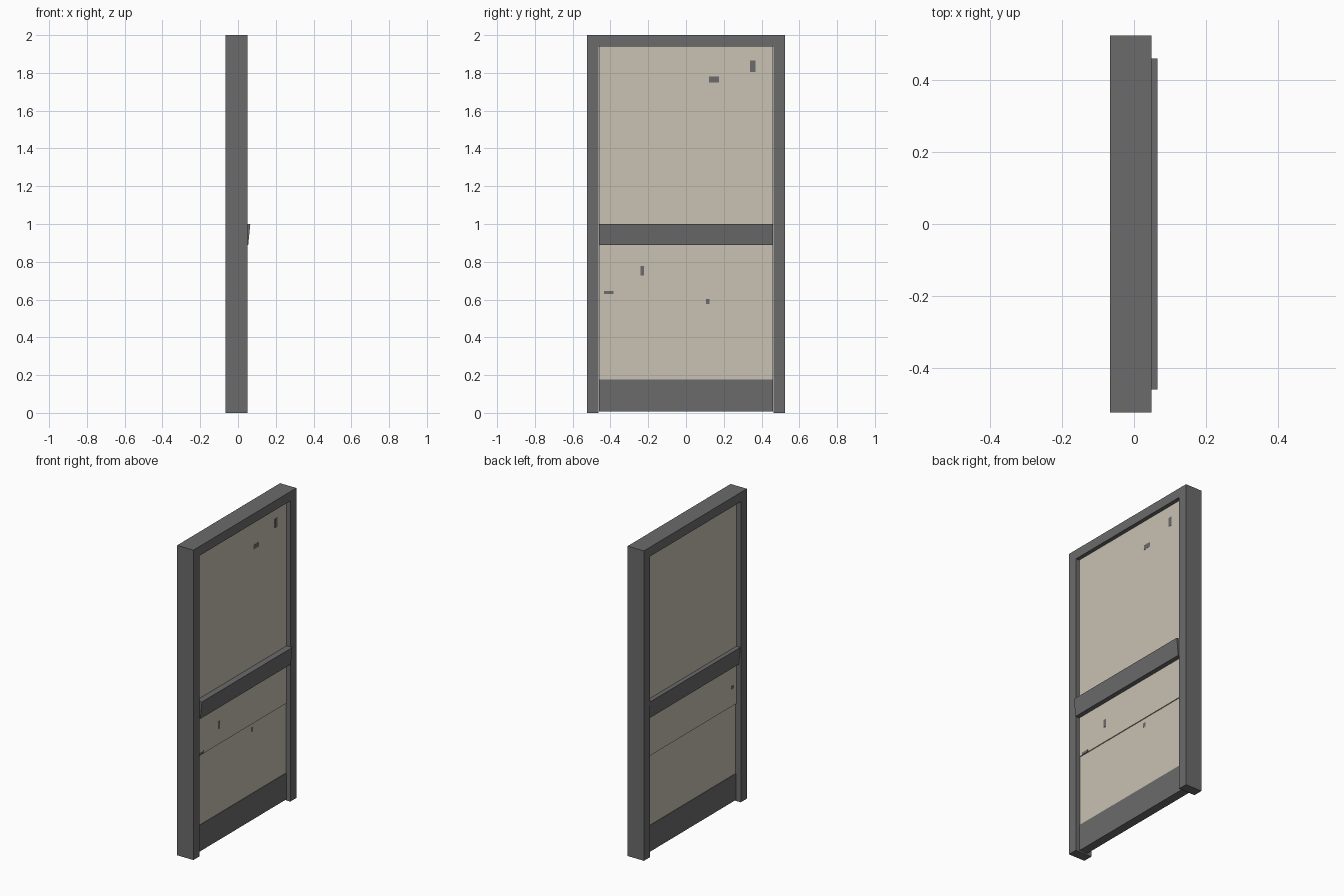
import bpy, bmesh, math

if "Cube" in bpy.data.objects:
    bpy.data.objects.remove(bpy.data.objects["Cube"])


def material(name, rgb):
    m = bpy.data.materials.new(name)
    m.diffuse_color = (*rgb, 1)
    m.use_nodes = True
    m.node_tree.nodes["Principled BSDF"].inputs["Base Color"].default_value = m.diffuse_color
    return m


GREY = material("dark grey", (0.147, 0.147, 0.147))
CREAM = material("cream", (0.578, 0.539, 0.445))


def prism(name, profile, y0, y1, mat):
    """Extrude an (x, z) profile from y0 to y1."""
    bm = bmesh.new()
    face = bm.faces.new([bm.verts.new((x, y0, z)) for x, z in profile])
    new = bmesh.ops.extrude_face_region(bm, geom=[face])["geom"]
    bmesh.ops.translate(bm, vec=(0, y1 - y0, 0),
                        verts=[v for v in new if isinstance(v, bmesh.types.BMVert)])
    bmesh.ops.recalc_face_normals(bm, faces=bm.faces)
    me = bpy.data.meshes.new(name)
    bm.to_mesh(me)
    bm.free()
    me.materials.append(mat)
    ob = bpy.data.objects.new(name, me)
    bpy.context.collection.objects.link(ob)
    return ob


def box(name, x0, x1, y0, y1, z0, z1, mat):
    return prism(name, [(x0, z0), (x1, z0), (x1, z1), (x0, z1)], y0, y1, mat)


# Door frame: one extruded arch outline (y, z) through the wall thickness
XB, XF = -0.067, 0.049
bm = bmesh.new()
outline = [(-.525, 0), (-.463, 0), (-.463, 1.94), (.463, 1.94),
           (.463, 0), (.525, 0), (.525, 2), (-.525, 2)]
face = bm.faces.new([bm.verts.new((XB, y, z)) for y, z in outline])
new = bmesh.ops.extrude_face_region(bm, geom=[face])["geom"]
bmesh.ops.translate(bm, vec=(XF - XB, 0, 0),
                    verts=[v for v in new if isinstance(v, bmesh.types.BMVert)])
bmesh.ops.recalc_face_normals(bm, faces=bm.faces)
me = bpy.data.meshes.new("door_frame")
bm.to_mesh(me)
bm.free()
me.materials.append(GREY)
bpy.context.collection.objects.link(bpy.data.objects.new("door_frame", me))

# Door leaf: upper panel slightly overlapping a thinner lower panel
PB, PF, W = -0.037, 0.025, 0.461
LAP = 0.006
box("upper_panel", PB, PF, -W, W, 0.63, 1.939, CREAM)
box("lower_panel", PB + LAP, PF - LAP, -W, W, 0.015, 0.63, CREAM)

# Kick plate wrapping the bottom of the leaf
box("kick_plate", PB + LAP - .003, PF - LAP + .003, -W, W, 0.008, 0.178, GREY)

# Push bar: wedge on both sides, wider at the top
prism("push_bar", [(-.054, .888), (.054, .888), (.065, 1.0), (-.065, 1.0)], -W, W, GREY)


# Chipped paint spots, thin plates on the leaf
def chip(x, y, z, w, h):
    box("paint_chip", x - .001, x + .001, y - w / 2, y + w / 2, z - h / 2, z + h / 2, GREY)


for y, z, w, h in [(.148, 1.765, .055, .03), (.353, 1.835, .028, .06),
                   (-.232, .752, .02, .05)]:
    chip(PF, y, z, w, h)
chip(PF, -.41, .638, .05, .016)
chip(PF - LAP, .115, .59, .02, .028)
chip(PB, -.42, .75, .03, .02)
